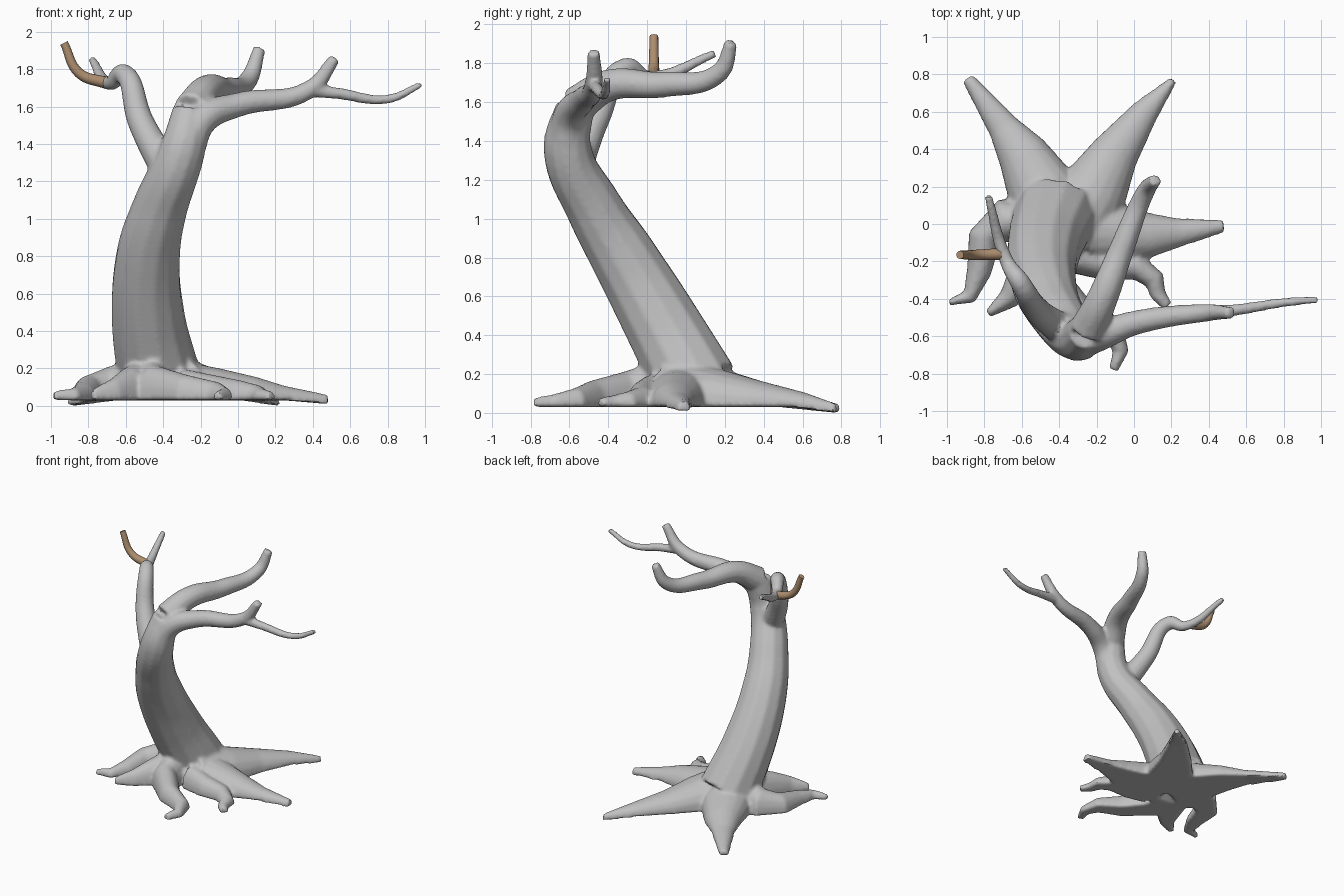
import bpy
import bmesh
import math
from mathutils import Vector

cube = bpy.data.objects.get("Cube")
if cube:
    bpy.data.objects.remove(cube, do_unlink=True)


def material(name, rgb):
    mat = bpy.data.materials.new(name)
    mat.use_nodes = True
    mat.diffuse_color = (*rgb, 1)
    mat.node_tree.nodes["Principled BSDF"].inputs["Base Color"].default_value = (*rgb, 1)
    return mat


def select(objs):
    bpy.ops.object.select_all(action='DESELECT')
    for ob in objs:
        ob.select_set(True)
    bpy.context.view_layer.objects.active = objs[0]


def finish(ob, mat):
    ob.data.materials.clear()
    ob.data.materials.append(mat)
    select([ob])
    bpy.ops.object.shade_smooth_by_angle(angle=math.radians(45))


def add_object(name, data):
    ob = bpy.data.objects.new(name, data)
    bpy.context.collection.objects.link(ob)
    return ob


def mix(start, end, t):
    return start + (end - start) * t


def limb(name, start_radius, end_radius, *points):
    """Smooth round tube through the points with an even taper."""
    curve = bpy.data.curves.new(name, 'CURVE')
    curve.dimensions = '3D'
    curve.bevel_depth = 1
    curve.bevel_resolution = 4
    curve.resolution_u = 8
    curve.use_fill_caps = True
    spline = curve.splines.new('BEZIER')
    last = len(points) - 1
    spline.bezier_points.add(last)
    for i, (bp, co) in enumerate(zip(spline.bezier_points, points)):
        bp.co = co
        bp.radius = mix(start_radius, end_radius, i / last)
        bp.handle_left_type = bp.handle_right_type = 'AUTO'
    select([add_object(name, curve)])
    bpy.ops.object.convert(target='MESH')
    return bpy.context.object


def root(name, heights, widths, drop, *points):
    """Flat-bottomed arch swept along ground points, narrowing to its tip."""
    sides = 10
    last = len(points) - 1
    path = [Vector((*p, 0)) for p in points]
    bm = bmesh.new()
    rings = []
    for i, centre in enumerate(path):
        along = (path[min(i + 1, last)] - path[max(i - 1, 0)]).normalized()
        across = Vector((along.y, -along.x, 0)) * mix(*widths, i / last)
        top = mix(*reversed(heights), (1 - i / last) ** drop)
        low = min(0.03, top - 0.05)
        ring = []
        for k in range(sides):
            t = math.pi * k / (sides - 1)
            height = mix(low, top, max(math.sin(t), 0) ** 0.8)
            ring.append(bm.verts.new(centre + across * math.cos(t) + Vector((0, 0, height))))
        rings.append(ring)
    for near, far in zip(rings, rings[1:]):
        for k in range(sides):
            n = (k + 1) % sides
            bm.faces.new((near[k], near[n], far[n], far[k]))
    bm.faces.new(rings[0])
    bm.faces.new(rings[-1])
    bmesh.ops.recalc_face_normals(bm, faces=bm.faces)
    mesh = bpy.data.meshes.new(name)
    bm.to_mesh(mesh)
    bm.free()
    return add_object(name, mesh)


# Leaning trunk and the branch sweeping back from its top
trunk = limb("trunk", .225, .1, (-.42, .05, .14), (-.48, -.13, .47), (-.48, -.32, .8),
             (-.42, -.47, 1.05), (-.3, -.61, 1.36), (-.25, -.57, 1.58))
back_branch = limb("back_branch", .1, .034, (-.25, -.57, 1.58), (-.17, -.4, 1.685),
                   (-.06, -.12, 1.69), (.06, .17, 1.75), (.115, .235, 1.91))

# Left branch, its fork and the crooked right branch
left_branch = limb("left_branch", .1, .032, (-.28, -.62, 1.36), (-.19, -.6, 1.53),
                   (0, -.53, 1.61), (.38, -.475, 1.69), (.52, -.475, 1.86))
left_fork = limb("left_fork", .038, .019, (.38, -.475, 1.69), (.54, -.46, 1.67),
                 (.8, -.42, 1.64), (.98, -.405, 1.72))
right_branch = limb("right_branch", .088, .022, (-.38, -.57, 1.26), (-.52, -.46, 1.52),
                    (-.61, -.31, 1.775), (-.68, -.2, 1.725), (-.78, .15, 1.85))

# Broad roots at the back and left
back_right_root = root("back_right_root", (.28, .05), (.24, .035), 1,
                       (-.4, -.05), (-.5, .2), (-.6, .38), (-.7, .52), (-.89, .78))
back_left_root = root("back_left_root", (.28, .05), (.24, .022), 1,
                      (-.37, -.05), (-.21, .18), (-.1, .38), (.06, .6), (.21, .77))
left_root = root("left_root", (.25, .06), (.2, .035), 1,
                 (-.35, -.02), (-.1, -.05), (.1, -.06), (.25, -.045), (.48, -.01))

# Thin curling roots at the front and right
front_left_root = root("front_left_root", (.2, .08), (.1, .03), 1.5, (-.3, -.17),
                       (-.13, -.22), (.02, -.23), (.11, -.3), (.13, -.38), (.18, -.44))
front_root = root("front_root", (.27, .08), (.12, .026), 1.5, (-.46, -.15),
                  (-.44, -.31), (-.28, -.48), (-.11, -.57), (-.07, -.68), (-.11, -.78))
right_root = root("right_root", (.26, .08), (.14, .018), 1.5, (-.5, -.02),
                  (-.7, .02), (-.8, -.08), (-.83, -.26), (-.88, -.39), (-.99, -.42))
front_right_root = root("front_right_root", (.26, .09), (.13, .022), 1,
                        (-.5, -.12), (-.59, -.29), (-.67, -.4), (-.78, -.48))

# Fuse everything into one continuous bark surface
select([trunk, back_branch, left_branch, left_fork, right_branch, back_right_root,
        back_left_root, left_root, front_left_root, front_root, right_root,
        front_right_root])
bpy.ops.object.join()
tree = bpy.context.object
tree.name = "trunk_branches_and_roots"
fuse = tree.modifiers.new("fuse", 'REMESH')
fuse.mode = 'VOXEL'
fuse.voxel_size = 0.014
soften = tree.modifiers.new("soften", 'SMOOTH')
soften.iterations = 4
bpy.ops.object.convert(target='MESH')
finish(tree, material("bark grey", (.53, .53, .53)))

# Brown curved twig
twig = limb("brown_twig", .032, .022, (-.7, -.16, 1.725), (-.85, -.165, 1.78),
            (-.93, -.165, 1.94))
finish(twig, material("twig brown", (.42, .27, .16)))
